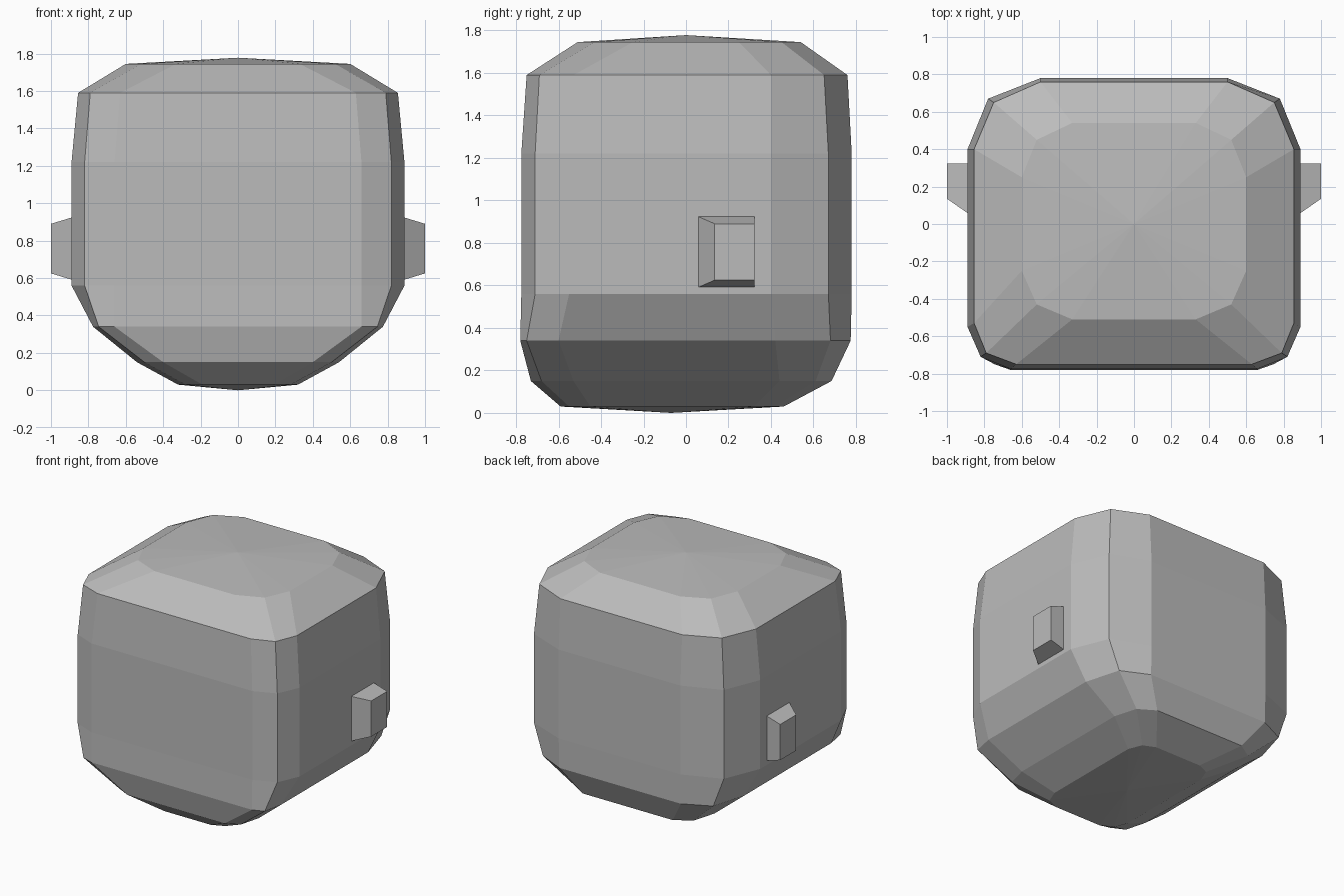
import bpy, bmesh

if "Cube" in bpy.data.objects:
    bpy.data.objects.remove(bpy.data.objects["Cube"])

grey = bpy.data.materials.new("plain grey")
grey.use_nodes = True
colour = (0.5, 0.5, 0.5, 1)
grey.diffuse_color = colour
grey.node_tree.nodes["Principled BSDF"].inputs["Base Color"].default_value = colour


def finish(name, bm):
    bmesh.ops.recalc_face_normals(bm, faces=bm.faces)
    mesh = bpy.data.meshes.new(name)
    bm.to_mesh(mesh)
    bm.free()
    mesh.materials.append(grey)
    obj = bpy.data.objects.new(name, mesh)
    bpy.context.collection.objects.link(obj)
    return obj


def bridge(bm, low, high):
    n = len(low)
    for i in range(n):
        j = (i + 1) % n
        bm.faces.new((low[i], low[j], high[j], high[i]))


# Right half of each level: front flat, front corner, side front,
# side back, back corner, back flat
wide = [(.66, -.775), (.82, -.71), (.89, -.55), (.89, .4), (.78, .67), (.5, .78)]
levels = [
    (.03, [(.19, -.59), (.28, -.55), (.32, -.45), (.32, .32), (.28, .42), (.19, .46)]),
    (.15, [(.4, -.73), (.5, -.68), (.54, -.53), (.54, .44), (.49, .61), (.37, .685)]),
    (.34, [(.66, -.78), (.745, -.75), (.775, -.6), (.775, .42), (.7, .68), (.5, .775)]),
    (.56, wide),
    (1.22, wide),
    (1.59, [(.63, -.75), (.79, -.69), (.855, -.53), (.855, .4), (.75, .65), (.5, .76)]),
    (1.745, [(.33, -.51), (.52, -.43), (.6, -.25), (.6, .25), (.52, .45), (.33, .54)]),
]

# Head: mirrored twelve-sided rings closed by shallow peaks
bm = bmesh.new()
rings = []
for z, half in levels:
    outline = half + [(-x, y) for x, y in reversed(half)]
    rings.append([bm.verts.new((x, y, z)) for x, y in outline])
for low, high in zip(rings, rings[1:]):
    bridge(bm, low, high)
for ring, tip in ((rings[0], (0, -.07, 0)), (rings[-1], (0, 0, 1.778))):
    peak = bm.verts.new(tip)
    for a, b in zip(ring, ring[1:] + ring[:1]):
        bm.faces.new((a, b, peak))
finish("head", bm)


# Ears: tapered blocks with a straight rear face
def ear(name, side):
    bm = bmesh.new()
    ends = []
    for x, y0, y1, z0, z1 in ((.885, .055, .323, .59, .925), (1, .135, .323, .625, .89)):
        corners = ((y0, z0), (y1, z0), (y1, z1), (y0, z1))
        ends.append([bm.verts.new((side * x, y, z)) for y, z in corners])
    bridge(bm, *ends)
    for end in ends:
        bm.faces.new(end)
    finish(name, bm)


ear("left_ear", 1)
ear("right_ear", -1)
